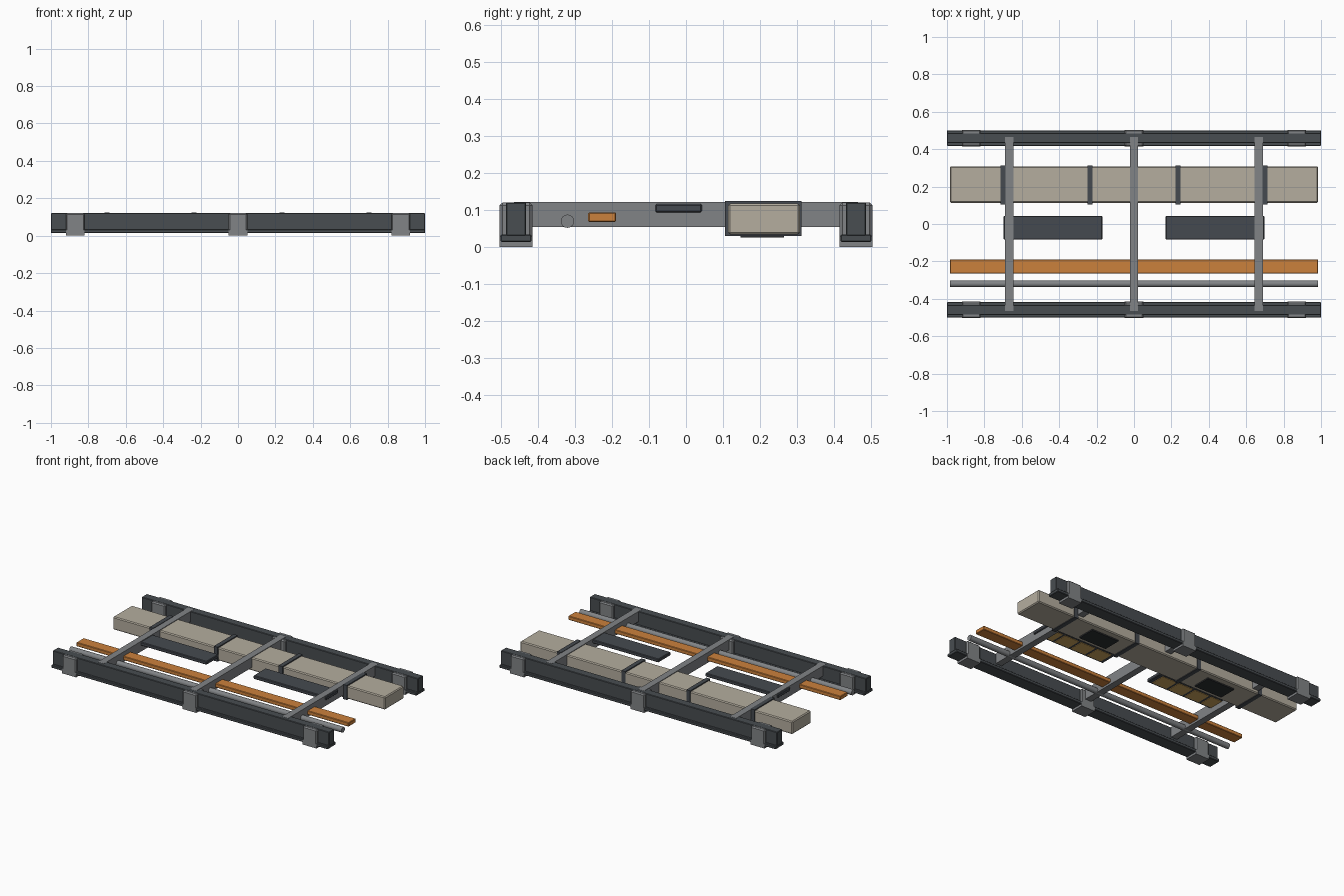
import bpy
import math

default_cube = bpy.data.objects.get("Cube")
if default_cube:
    bpy.data.objects.remove(default_cube, do_unlink=True)


def material(name, r, g, b):
    mat = bpy.data.materials.new(name)
    mat.use_nodes = True
    mat.diffuse_color = (r, g, b, 1)
    shader = next(n for n in mat.node_tree.nodes if n.type == 'BSDF_PRINCIPLED')
    shader.inputs["Base Color"].default_value = (r, g, b, 1)
    return mat


rail_grey = material("dark rail grey", .065, .074, .082)
steel = material("steel grey", .22, .23, .24)
duct_beige = material("duct beige", .46, .42, .345)
tray_orange = material("tray orange", .60, .22, .045)
housing_grey = material("housing blue grey", .06, .068, .08)
vent_black = material("vent black", .025, .028, .031)
lamp_amber = material("lamp amber", .62, .38, .11)


def box(name, x, y, z, mat, bevel=0):
    """Box from (min, max) pairs, with an optional chamfer."""
    bpy.ops.mesh.primitive_cube_add(size=1, location=[sum(p) / 2 for p in (x, y, z)])
    obj = bpy.context.object
    obj.name = name
    obj.scale = [p[1] - p[0] for p in (x, y, z)]
    bpy.ops.object.transform_apply(location=False, rotation=False, scale=True)
    obj.data.materials.append(mat)
    if bevel:
        mod = obj.modifiers.new("chamfer", 'BEVEL')
        mod.width = bevel
        mod.segments = 1
    return obj


def around(centre, half):
    return (centre - half, centre + half)


# Side rails with bottom flanges and clamps
for side, y in (("front", -.459), ("back", .459)):
    box(side + "_rail_web", (-1, 1), around(y, .027), (.03, .121), rail_grey, .003)
    box(side + "_rail_flange", (-1, 1), around(y, .042), (.014, .034), rail_grey, .003)
    for x in (-.87, 0, .87):
        box(side + "_clamp", around(x, .05), around(y, .044), (0, .12), steel, .007)
        box(side + "_clamp_foot", around(x, .05), around(y, .044), (0, .03), steel)

# Cross beams between the rails
for x in (-.667, 0, .667):
    box("cross_beam", around(x, .022), (-.465, .465), (.055, .122), steel)

# Air duct with straps and underside vents
box("air_duct", (-.985, .985), (.113, .308), (.034, .118), duct_beige, .006)
for x in (-.7, -.235, .235, .7):
    box("duct_strap", around(x, .014), (.105, .312), (.03, .125), housing_grey)
for x in (-.44, .44):
    box("duct_vent", around(x, .1), (.147, .265), (.026, .035), vent_black)

# Light panels with a row of lamps underneath
for x in (-.433, .433):
    box("light_housing", around(x, .264), (-.083, .043), (.094, .117), housing_grey, .004)
    for i in range(4):
        box("lamp", around(x + (i - 1.5) * .123, .053), (-.068, .028),
            (.091, .096), lamp_amber)

# Cable tray
box("cable_tray", (-.985, .985), (-.264, -.189), (.068, .094), tray_orange, .003)

# Conduit pipe
bpy.ops.mesh.primitive_cylinder_add(vertices=16, radius=.018, depth=1.97,
                                    location=(0, -.32, .07),
                                    rotation=(0, math.pi / 2, 0))
pipe = bpy.context.object
pipe.name = "conduit_pipe"
pipe.data.materials.append(steel)
bpy.ops.object.shade_smooth_by_angle(angle=math.radians(40))
